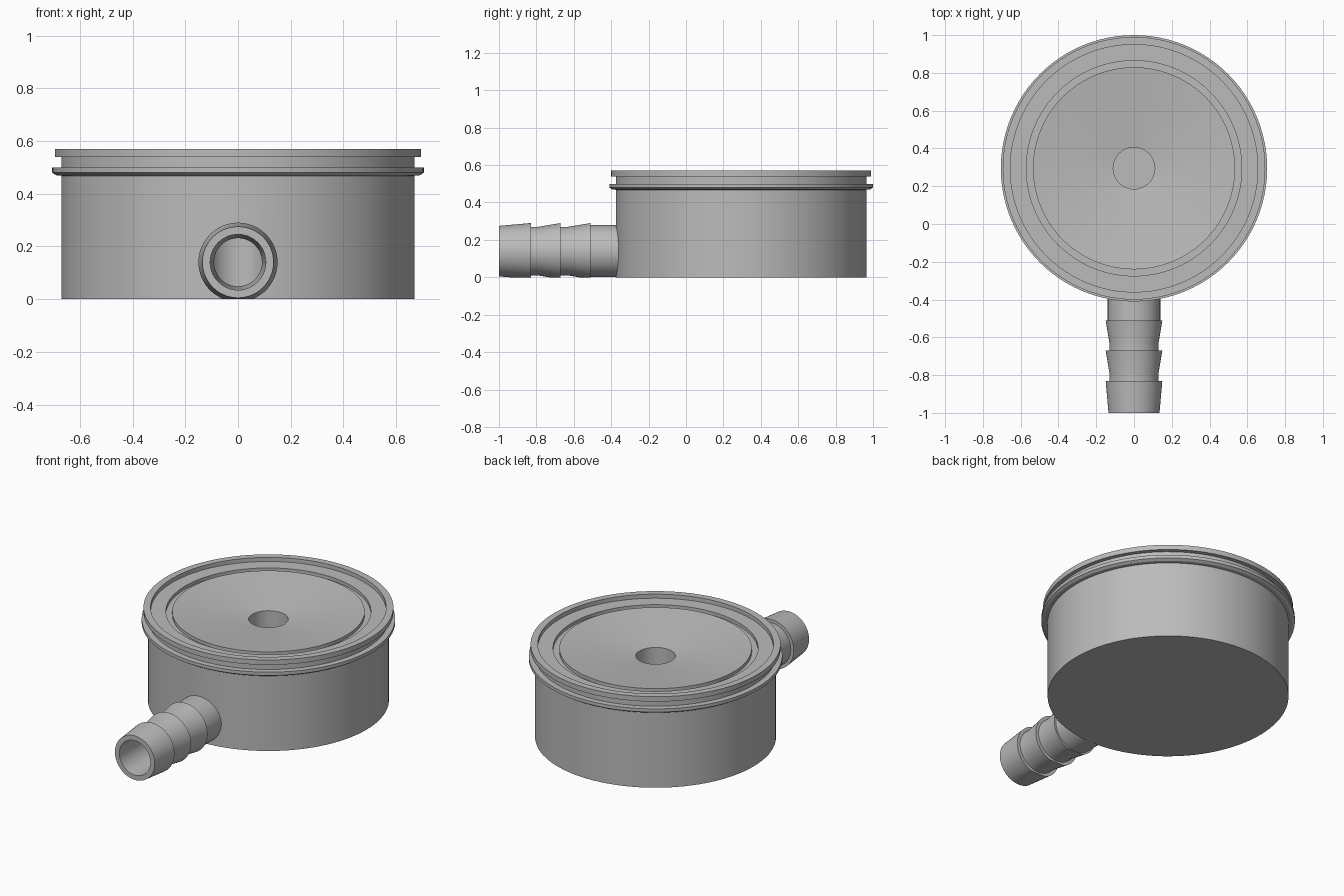
import bpy, bmesh, math
from mathutils import Matrix, Vector

if "Cube" in bpy.data.objects:
    bpy.data.objects.remove(bpy.data.objects["Cube"], do_unlink=True)

CENTRE_Y = 0.295      # axis of the round body
PIPE_Z = 0.14         # height of the hose barb axis
SEGMENTS = 96

grey = bpy.data.materials.new("plain_grey")
grey.use_nodes = True
grey.diffuse_color = (0.5, 0.5, 0.5, 1)
grey.node_tree.nodes["Principled BSDF"].inputs["Base Color"].default_value = (0.5, 0.5, 0.5, 1)


def lathe(name, profile, matrix, floor=False):
    """Revolve (radius, height) points into a solid, optionally cut flat at z = 0."""
    bm = bmesh.new()
    verts = [bm.verts.new((r, 0, h)) for r, h in profile]
    edges = [bm.edges.new(pair) for pair in zip(verts, verts[1:])]
    bmesh.ops.spin(bm, geom=verts + edges, cent=(0, 0, 0), axis=(0, 0, 1),
                   angle=math.tau, steps=SEGMENTS, use_duplicate=False)
    bmesh.ops.remove_doubles(bm, verts=bm.verts[:], dist=1e-5)
    bm.transform(matrix)
    if floor:
        bmesh.ops.bisect_plane(bm, geom=bm.verts[:] + bm.edges[:] + bm.faces[:],
                               plane_co=Vector((0, 0, 0)), plane_no=Vector((0, 0, 1)),
                               clear_inner=True)
        bmesh.ops.holes_fill(bm, edges=[e for e in bm.edges if e.is_boundary], sides=0)
    bmesh.ops.recalc_face_normals(bm, faces=bm.faces[:])
    mesh = bpy.data.meshes.new(name)
    bm.to_mesh(mesh)
    bm.free()
    mesh.materials.append(grey)
    obj = bpy.data.objects.new(name, mesh)
    bpy.context.collection.objects.link(obj)
    return obj


def combine(target, tool, operation):
    """Apply a boolean and remove the tool object."""
    mod = target.modifiers.new("combine", 'BOOLEAN')
    mod.operation = operation
    mod.solver = 'EXACT'
    mod.object = tool
    bpy.context.view_layer.objects.active = target
    bpy.ops.object.modifier_apply(modifier=mod.name)
    bpy.data.objects.remove(tool, do_unlink=True)


upright = Matrix.Translation((0, CENTRE_Y, 0))
along_y = Matrix.Translation((0, 0, PIPE_Z)) @ Matrix.Rotation(-math.pi / 2, 4, 'X')

# Body: cylinder, two rims, stepped top with seal groove, shallow funnel and well
housing = lathe("housing", [
    (0, 0), (0.67, 0), (0.67, 0.468), (0.69, 0.47), (0.705, 0.48), (0.705, 0.5),
    (0.67, 0.5), (0.67, 0.54), (0.695, 0.54), (0.695, 0.57), (0.655, 0.57),
    (0.655, 0.545), (0.57, 0.545), (0.57, 0.525), (0.535, 0.525), (0.535, 0.545),
    (0.11, 0.497), (0.11, 0.04), (0, 0.04)], upright)

# Hose connector: three barbs tapering towards the open end
barbs = [(0, -1), (0.135, -1), (0.15, -0.83)]
for end in (-0.67, -0.51):
    barbs += [(0.13, end - 0.16), (0.13, end - 0.12), (0.15, end)]
barbs += [(0.139, -0.51), (0.139, -0.2), (0, -0.2)]
connector = lathe("hose_connector", barbs, along_y, floor=True)
combine(housing, connector, 'UNION')

# Tapered bore from the connector tip into the well
bore = lathe("bore_cutter", [(0, -1.05), (0.106, -1.05), (0.09, CENTRE_Y), (0, CENTRE_Y)], along_y)
bore.hide_render = True
combine(housing, bore, 'DIFFERENCE')

bpy.ops.object.select_all(action='DESELECT')
housing.select_set(True)
bpy.context.view_layer.objects.active = housing
bpy.ops.object.shade_smooth_by_angle(angle=math.radians(25))
